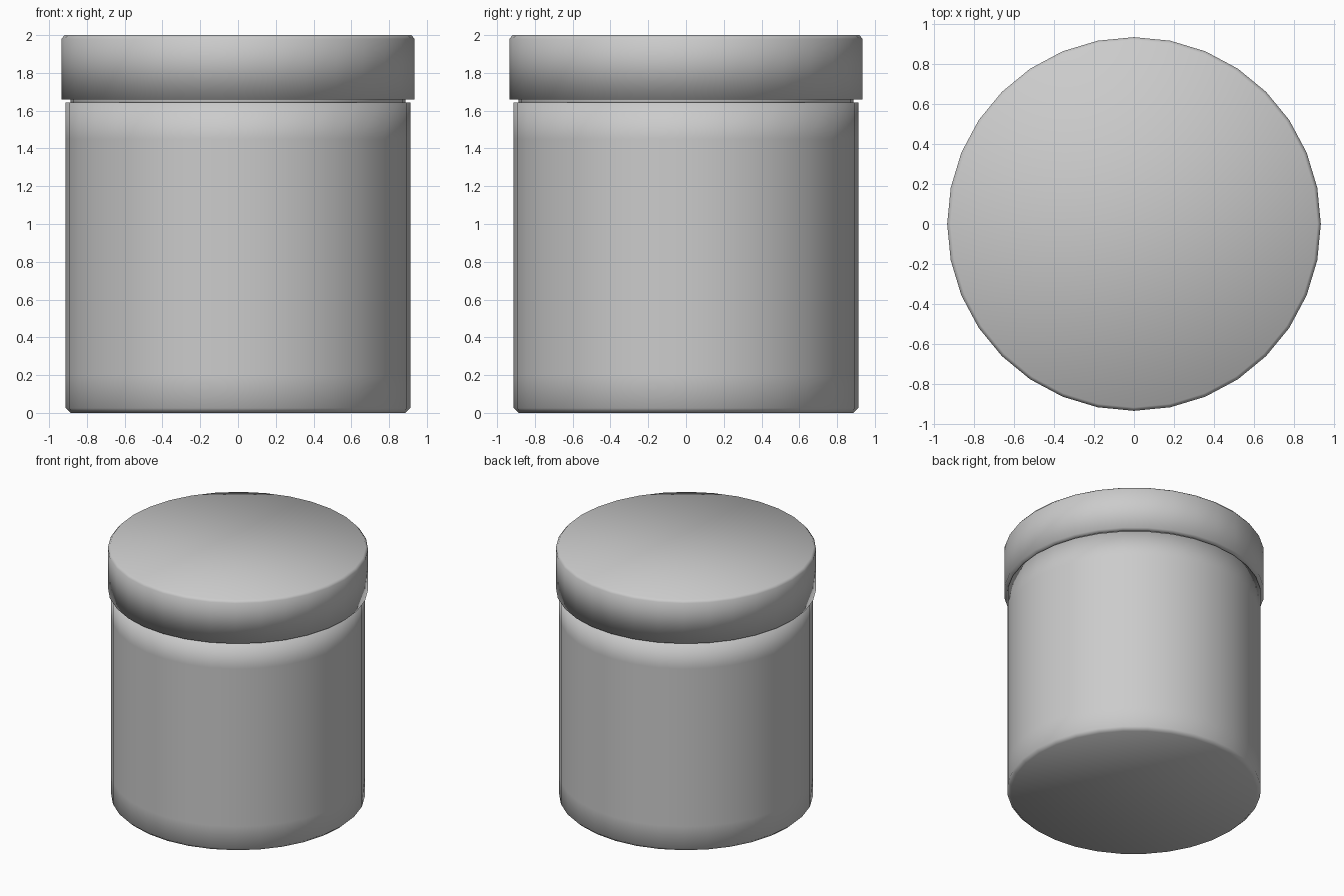
import bpy
import bmesh
from math import cos, sin, tau

SIDES = 32

cube = bpy.data.objects.get("Cube")
if cube:
    bpy.data.objects.remove(cube, do_unlink=True)

# Single grey material
grey = bpy.data.materials.new("plain_grey")
grey.use_nodes = True
colour = (0.6, 0.6, 0.6, 1)
grey.diffuse_color = colour
grey.node_tree.nodes["Principled BSDF"].inputs["Base Color"].default_value = colour


def turned_part(name, profile):
    """Revolve (radius, height) points from bottom to top, closing both ends."""
    bm = bmesh.new()
    rings = [[bm.verts.new((r * cos(tau * i / SIDES), r * sin(tau * i / SIDES), z))
              for i in range(SIDES)] for r, z in profile]
    for low, high in zip(rings, rings[1:]):
        for i in range(SIDES):
            j = (i + 1) % SIDES
            bm.faces.new((low[i], low[j], high[j], high[i]))
    bm.faces.new(rings[0][::-1])
    bm.faces.new(rings[-1])
    for face in bm.faces:
        face.smooth = True
    mesh = bpy.data.meshes.new(name)
    bm.to_mesh(mesh)
    bm.free()
    mesh.materials.append(grey)
    part = bpy.data.objects.new(name, mesh)
    bpy.context.collection.objects.link(part)
    return part


# Jar body: bevelled foot, straight wall with support loops, shoulder
turned_part("jar_body", [(0.885, 0), (0.912, 0.025), (0.912, 0.2),
                         (0.912, 1.45), (0.912, 1.643), (0.88, 1.643)])

# Narrow neck rising into the lid
turned_part("jar_neck", [(0.888, 1.62), (0.888, 1.7)])

# Lid: flat underside, straight skirt, bevelled top edge
turned_part("lid", [(0.88, 1.66), (0.935, 1.66), (0.935, 1.98), (0.918, 2)])
